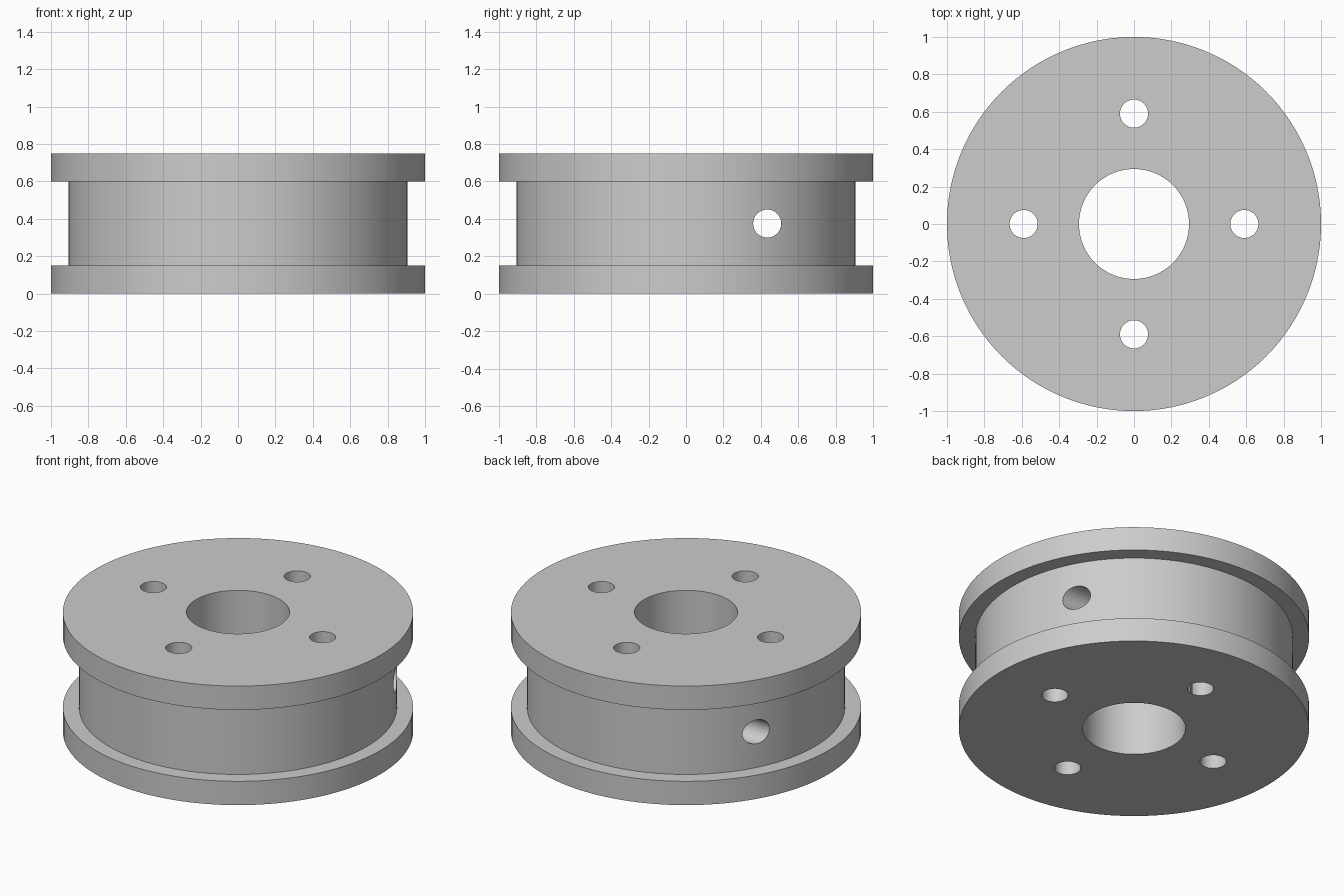
import bpy
import math

cube = bpy.data.objects.get("Cube")
if cube:
    bpy.data.objects.remove(cube, do_unlink=True)

HEIGHT, FLANGE = 0.75, 0.15
RIM_R, CORE_R, BORE_R = 1.0, 0.907, 0.294
HOLE_R, BOLT_CIRCLE = 0.075, 0.59
SEGMENTS = 128

grey = bpy.data.materials.new("plain grey")
grey.use_nodes = True
colour = (0.604, 0.604, 0.604, 1)
grey.diffuse_color = colour
grey.node_tree.nodes["Principled BSDF"].inputs["Base Color"].default_value = colour


def lathe(name, profile):
    """Spin a closed (radius, height) profile around z."""
    n = len(profile)
    verts, faces = [], []
    for i in range(SEGMENTS):
        a = math.tau * i / SEGMENTS
        verts += [(r * math.cos(a), r * math.sin(a), z) for r, z in profile]
        k = (i + 1) % SEGMENTS
        for j in range(n):
            m = (j + 1) % n
            faces.append((i * n + j, k * n + j, k * n + m, i * n + m))
    mesh = bpy.data.meshes.new(name)
    mesh.from_pydata(verts, [], faces)
    mesh.materials.append(grey)
    obj = bpy.data.objects.new(name, mesh)
    bpy.context.collection.objects.link(obj)
    return obj


def drill(target, location, length, rotation=(0, 0, 0)):
    """Cut a round hole through the target."""
    bpy.ops.mesh.primitive_cylinder_add(vertices=48, radius=HOLE_R, depth=length,
                                        location=location, rotation=rotation)
    cutter = bpy.context.object
    cutter.name = "hole_cutter"
    cutter.data.materials.append(grey)
    mod = target.modifiers.new("hole", "BOOLEAN")
    mod.operation, mod.solver, mod.object = "DIFFERENCE", "EXACT", cutter
    bpy.context.view_layer.objects.active = target
    bpy.ops.object.modifier_apply(modifier=mod.name)
    bpy.data.objects.remove(cutter, do_unlink=True)


# Flanged spool with a central bore
top = HEIGHT - FLANGE
spool = lathe("flanged_spool", [
    (BORE_R, 0), (RIM_R, 0), (RIM_R, FLANGE), (CORE_R, FLANGE),
    (CORE_R, top), (RIM_R, top), (RIM_R, HEIGHT), (BORE_R, HEIGHT)])

# Four bolt holes around the bore
for i in range(4):
    a = math.tau * i / 4
    drill(spool, (BOLT_CIRCLE * math.cos(a), BOLT_CIRCLE * math.sin(a), HEIGHT / 2), 2)

# Cross hole running sideways through the core
drill(spool, (0, 0.434, HEIGHT / 2), 3, (0, math.pi / 2, 0))

# Smooth walls with sharp rims
bpy.ops.object.select_all(action="DESELECT")
spool.select_set(True)
bpy.context.view_layer.objects.active = spool
bpy.ops.object.shade_smooth_by_angle(angle=math.radians(30))
